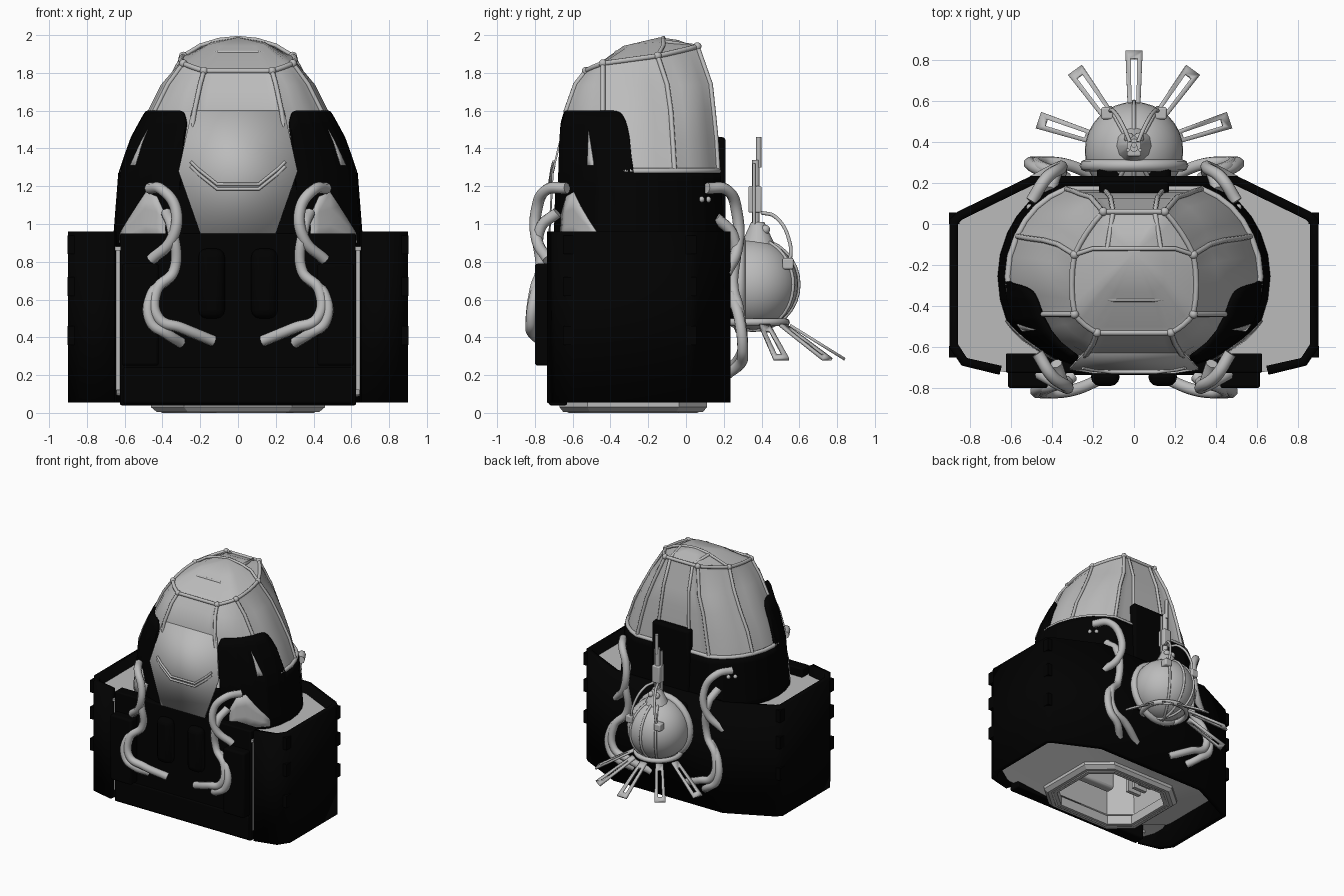
import bpy, bmesh, math
from mathutils import Vector, Matrix

cube = bpy.data.objects.get("Cube")
if cube:
    bpy.data.objects.remove(cube, do_unlink=True)


def material(name, v):
    m = bpy.data.materials.new(name)
    m.use_nodes = True
    m.diffuse_color = (v, v, v, 1)
    bsdf = m.node_tree.nodes["Principled BSDF"]
    bsdf.inputs["Base Color"].default_value = (v, v, v, 1)
    return m


GREY = material("light grey", 0.5)
BLACK = material("black", 0.0003)


# ---------- helpers ----------
def finish(name, bm, mat, mirror=False, thick=0, bevel=0):
    bmesh.ops.recalc_face_normals(bm, faces=bm.faces)
    me = bpy.data.meshes.new(name)
    bm.to_mesh(me)
    bm.free()
    me.materials.append(mat)
    ob = bpy.data.objects.new(name, me)
    bpy.context.collection.objects.link(ob)
    if mirror:
        ob.modifiers.new("mirror", 'MIRROR').use_mirror_merge = True
    if thick:
        s = ob.modifiers.new("thickness", 'SOLIDIFY')
        s.thickness, s.offset = thick, -1
    if bevel:
        b = ob.modifiers.new("bevel", 'BEVEL')
        b.width, b.segments = bevel, 3


def grid(name, rows, mat, closed=False, caps=(), **kw):
    """Surface through rows of points, optionally closed around and capped."""
    bm = bmesh.new()
    vs = [[bm.verts.new(p) for p in r] for r in rows]
    n = len(rows[0])
    for a, b in zip(vs, vs[1:]):
        for i in range(n if closed else n - 1):
            j = (i + 1) % n
            bm.faces.new((a[i], a[j], b[j], b[i]))
    for c in caps:
        bm.faces.new(vs[c])
    finish(name, bm, mat, **kw)


def box(name, lo, hi, mat, bevel=0, mirror=False):
    bm = bmesh.new()
    bmesh.ops.create_cube(bm, size=1)
    lo, hi = Vector(lo), Vector(hi)
    for v in bm.verts:
        v.co = (lo + hi) / 2 + v.co * (hi - lo)
    finish(name, bm, mat, mirror=mirror, bevel=bevel)


def tube(name, pts, r, smooth=False, closed=False):
    cu = bpy.data.curves.new(name, 'CURVE')
    cu.dimensions = '3D'
    cu.bevel_depth, cu.bevel_resolution, cu.use_fill_caps = r, 2, True
    sp = cu.splines.new('BEZIER' if smooth else 'POLY')
    if smooth:
        sp.bezier_points.add(len(pts) - 1)
        for b, p in zip(sp.bezier_points, pts):
            b.co = p
            b.handle_left_type = b.handle_right_type = 'AUTO'
    else:
        sp.points.add(len(pts) - 1)
        for b, p in zip(sp.points, pts):
            b.co = (*p, 1)
    sp.use_cyclic_u = closed
    cu.materials.append(GREY)
    bpy.context.collection.objects.link(bpy.data.objects.new(name, cu))


def ball(name, c, r, seg=12):
    bm = bmesh.new()
    bmesh.ops.create_uvsphere(bm, u_segments=seg, v_segments=seg // 2 + 2, radius=r,
                              matrix=Matrix.Translation(c))
    finish(name, bm, GREY)


def hoop(name, c, r, minor, axis):
    u = Vector(axis).orthogonal().normalized()
    w = Vector(axis).normalized().cross(u)
    pts = [Vector(c) + (u * math.cos(a) + w * math.sin(a)) * r
           for a in (i * math.tau / 32 for i in range(32))]
    tube(name, pts, minor, closed=True)


def flip(pts):
    return [(-p[0], *p[1:]) for p in pts]


def both(fn, name, pts, *args, **kw):
    fn("left_" + name, pts, *args, **kw)
    fn("right_" + name, flip(pts), *args, **kw)


def balls(name, pts, r):
    for p in pts:
        ball(name, p, r)


# ---------- upper hull: sections with eight softly bulged sides ----------
# height, front half width, front y, side x, side front y, side rear y, back half width, back y
SECTIONS = [(0.88, .25, -.66, .60, -.46, -.05, .35, .19),
            (1.28, .27, -.65, .57, -.45, -.06, .33, .17),
            (1.45, .25, -.645, .515, -.445, -.07, .295, .16),
            (1.60, .23, -.635, .44, -.44, -.08, .26, .145),
            (1.74, .20, -.585, .37, -.44, -.10, .21, .13),
            (1.86, .18, -.53, .29, -.44, -.15, .15, .06)]
TILT = (-.05, -.05, -.01, .03, .08, .08)
BULGE = (0, .03, .045, .035, 0)
N = 4


def outline(s, tilt=0):
    """Points from the front centre round to the back centre, N per side."""
    z, xf, yf, xs, ya, yb, xb, y2 = s
    c = [Vector((x, y, z + t * tilt)) for (x, y), t in
         zip(((0, yf), (xf, yf), (xs, ya), (xs, yb), (xb, y2), (0, y2)), TILT)]
    pts = []
    for a, b, bulge in zip(c, c[1:], BULGE):
        d = (b - a).normalized()
        for f in (i / N for i in range(N)):
            k = 4 * f * (1 - f) * bulge * (.3 if tilt else 1)
            pts.append(a.lerp(b, f) + Vector((d.y, -d.x, 0)) * k)
    return pts + [c[-1]]


def full(h):
    return h + [Vector((-p.x, p.y, p.z)) for p in reversed(h[1:-1])]


roof = outline(SECTIONS[-1], 1)
rings = [outline(s) for s in SECTIONS[1:-1]] + [roof]
APEX = Vector((0, -.14, 1.995))
crown = [Vector((*p.lerp(APEX, .5).xy, p.z + (APEX.z - p.z) * .75)) for p in roof]

# glazed canopy with recessed panels
bm = bmesh.new()
vs = [[bm.verts.new(p) for p in full(r)] for r in rings + [crown]]
apex = bm.verts.new(APEX)
panels = {}
for i in range(10 * N):
    j = (i + 1) % (10 * N)
    side = {9: 0, 5: 4}.get(i // N, i // N)
    panels.setdefault(side, []).extend(
        bm.faces.new((a[i], a[j], b[j], b[i])) for a, b in zip(vs[:-2], vs[1:-1]))
    panels.setdefault("roof", []).extend((bm.faces.new((vs[-2][i], vs[-2][j], vs[-1][j], vs[-1][i])),
                                          bm.faces.new((vs[-1][i], vs[-1][j], apex))))
bmesh.ops.recalc_face_normals(bm, faces=bm.faces)
for faces in panels.values():
    bmesh.ops.inset_region(bm, faces=faces, thickness=.03, depth=-.007, use_even_offset=True)
finish("canopy", bm, GREY)

# canopy frame
for i in range(N, 5 * N, N):
    both(tube, "canopy_rib", [r[i] for r in rings], .013)
    both(balls, "canopy_joint", [roof[i]], .022)
tube("roof_frame", full(roof), .014, closed=True)
tube("canopy_base_frame", full(rings[0]), .016, closed=True)
both(tube, "rear_rib", [Vector((.15 - k * .012, r[-1].y, r[-1].z)) for k, r in enumerate(rings)]
     + [(.13, -.12, 1.965)], .012)
bar = [roof[3 * N], (.2, -.12, 1.945), (.1, -.12, 1.975), (0, -.12, 1.985)]
tube("crown_bar", bar + flip(bar[:-1])[::-1], .011)
seam = [(.2, -.36, 1.89), (.1, -.37, 1.91)]
tube("roof_seam", seam + flip(seam)[::-1], .009)


# black armour shell wrapped over the hull
def hull(t, z, kx=1.03, ky=1.1):
    for a, b in zip(SECTIONS, SECTIONS[1:]):
        if z <= b[0]:
            break
    f = (z - a[0]) / (b[0] - a[0])
    pts = [p.lerp(q, f) for p, q in zip(outline(a), outline(b))]
    u = (t + 1) * N
    i = min(int(u), 5 * N - 1)
    p = pts[i].lerp(pts[i + 1], u - i)
    return Vector((p.x * kx, -.25 + (p.y + .25) * (ky if p.y < -.25 else 1.03), z))


def shell_top(t):
    if t < .1:
        return 1.2
    if t < .25:
        return 1.6 - .07 * (1 - (t - .1) / .15) ** 2
    if t > 1.43:
        return 1.27
    return 1.27 + .33 * math.sqrt(1 - max(0, (t - 1.13) / .3) ** 4)


def patch(name, ts, bottom, top, mat, n=9, thick=.02, **kw):
    rows = [[hull(t, bottom(t) + (top(t) - bottom(t)) * k / n, **kw) for t in ts] for k in range(n + 1)]
    grid(name, rows, mat, mirror=True, thick=thick)


patch("armour_shell", [-1, 0, .099] + [i / 40 for i in range(4, 161)], lambda t: .88, shell_top, BLACK)
patch("shoulder_gap", [.3, .42, .6, .75, .9, 1.03], lambda t: .9,
      lambda t: 1.17 - max(0, .45 - t) * .8 - max(0, t - .6) * .5, GREY, n=3, thick=.005, kx=1.045, ky=1.13)
patch("shoulder_sliver", [.84, .88, .95], lambda t: 1.31, lambda t: 1.5 - (t - .84) * 1.6,
      GREY, n=3, thick=.005, kx=1.045, ky=1.13)
grid("front_plate", [[(-w, y, z), (w, y, z)] for w, y, z in
                     ((.245, -.632, 1.6), (.315, -.71, 1.28), (.2, -.728, .95))], GREY, thick=.01)
for k, dz in enumerate((0, -.025)):
    rail = [(.25, -.7, 1.33 + dz), (.21, -.71, 1.29 + dz), (.11, -.722, 1.21 + dz)]
    tube("front_rail_%d" % k, rail + flip(rail)[::-1], .009)
box("rear_spine", (-.17, .14, .9), (.17, .21, 1.46), BLACK, bevel=.02)
both(balls, "rear_vent", [hull(2.45, 1.13), hull(2.6, 1.13)], .016)

# ---------- lower body ----------
wall = [(.655, -.735), (.84, -.69), (.9, -.6), (.9, .02), (.86, .06), (.5, .235), (0, .235)]
grid("side_walls", [[(x, y, z) for x, y in wall] for z in (.055, .96)], BLACK, mirror=True, thick=.045)
inner = [(x * .97, -.25 + (y + .25) * .97) for x, y in wall]
loop = [(x, y, .88) for x, y in inner] + [(-x, y, .88) for x, y in reversed(inner[:-1])]
grid("interior_deck", [loop, [(x, y, .86) for x, y, z in loop]], GREY, closed=True, caps=(0, 1))
box("front_wall", (-.625, -.725, .04), (.625, -.63, .95), BLACK, bevel=.01)
box("front_sill", (-.61, -.735, .05), (.61, -.7, .24), BLACK, bevel=.01)
box("cheek_block", (.42, -.8, .25), (.615, -.7, .79), BLACK, bevel=.015, mirror=True)
box("front_pad", (.07, -.79, .5), (.21, -.7, .87), BLACK, bevel=.05, mirror=True)
box("side_slit", (.62, -.7, .12), (.665, -.66, .88), GREY, mirror=True)
for k, z in enumerate((.36, .62, .84)):
    for y in (-.65, .0):
        box("wall_latch_%d" % k, (.85, y, z), (.902, y + .055, z + .1), BLACK, mirror=True)


# underside skirt, hatch frame and cabin recess
def octagon(rx, ry, z, c=.38):
    q = [(rx, ry * (1 - c)), (rx * (1 - c), ry)]
    q += [(-x, y) for x, y in reversed(q)]
    q += [(-x, -y) for x, y in q]
    return [(x, y - .28, z) for x, y in q]


rim = [(.87, .02, .25), (.5, .2, .1), (-.5, .2, .1), (-.87, .02, .25),
       (-.87, -.62, .25), (-.7, -.69, .1), (.7, -.69, .1), (.87, -.62, .25)]
grid("underside_skirt", [rim, octagon(.46, .39, .055), octagon(.46, .39, .03),
                         octagon(.43, .37, .005), octagon(.37, .31, .005), octagon(.37, .31, .08),
                         octagon(.42, .35, .12), octagon(.38, .32, .75)], GREY, closed=True, caps=(-1,))
tube("hatch_seal", octagon(.4, .34, .011), .011, closed=True)
box("cabin_console", (-.2, -.55, .25), (.2, -.47, .75), GREY, bevel=.02)
box("cabin_seat", (-.12, -.25, .4), (.12, -.05, .75), GREY, bevel=.03)
for k in range(4):
    box("cabin_rack_%d" % k, (.24, -.38 + k * .07, .2), (.36, -.35 + k * .07, .6), GREY, mirror=True)

# ---------- hoses ----------
hoses = {"upper_hose": [(.47, -.63, 1.19), (.4, -.74, 1.18), (.33, -.79, 1.08), (.35, -.79, .92), (.46, -.73, .81)],
         "long_hose": [(.38, -.68, 1.06), (.35, -.77, .98), (.34, -.77, .75), (.43, -.8, .65),
                       (.42, -.82, .5), (.3, -.81, .45), (.13, -.74, .38)],
         "short_hose": [(.36, -.76, .72), (.46, -.8, .62), (.46, -.82, .48), (.38, -.81, .42), (.3, -.74, .37)]}
for name, pts in hoses.items():
    both(tube, "front_" + name, pts, .03, smooth=True)
    rear = [(x + .03, -.52 - y, 1.19 - (1.19 - z) * 1.2) for x, y, z in pts]
    both(tube, "rear_" + name, rear, .03, smooth=True)

# ---------- rear pod ----------
C = Vector((0, .355, .68))
ball("pod_sphere", C, .24, seg=32)
box("pod_mount", (-.18, .2, .5), (.18, .3, .88), BLACK, bevel=.03)
hoop("pod_collar", (0, .285, .68), .235, .03, (0, 1, 0))
hoop("pod_belt", (0, .36, .48), .17, .02, (0, 0, 1))
for k, x in enumerate((-.55, 0, .55)):
    hoop("pod_strap_%d" % k, C, .242, .01, (1, x, 0))
bm = bmesh.new()
bmesh.ops.create_cone(bm, cap_ends=True, segments=12, radius1=.1, radius2=.035, depth=.14,
                      matrix=Matrix.Translation((0, .38, .94)))
finish("pod_neck", bm, GREY)

# antenna mast and its cables
tube("antenna_mast", [(0, .37, .9), (0, .37, 1.34)], .02)
tube("antenna_tip", [(0, .385, 1.3), (0, .385, 1.46)], .014)
box("antenna_box", (-.035, .33, 1.06), (.035, .4, 1.2), GREY, bevel=.008)
both(tube, "antenna_rod", [(.03, .36, 1.0), (.03, .36, 1.32)], .009)
both(tube, "pod_cable", [(.02, .4, 1.06), (.05, .47, 1.04), (.1, .55, .9), (.12, .55, .78)], .01, smooth=True)
for s in (-1, 1):
    box("pod_clamp", (s * .13 - .03, .51, .76), (s * .13 + .03, .57, .82), GREY, bevel=.01)
both(balls, "pod_lens", [(.025, .42, .97)], .025)

# splayed slotted blades
for k, deg in enumerate((18, 54, 90, 126, 162)):
    a = math.radians(deg)
    d, s = Vector((math.cos(a), math.sin(a), 0)), Vector((-math.sin(a), math.cos(a), 0))

    def at(r, w):
        return Vector((0, .355, .47 - (r - .2) * .62)) + d * r + s * w
    outer = [at(.2, -.03), at(.49, -.042), at(.49, .042), at(.2, .03)]
    hole = [at(.25, -.012), at(.455, -.016), at(.455, .016), at(.25, .012)]
    grid("blade_%d" % k, [outer, hole], GREY, closed=True, thick=.015)

# ---------- shading ----------
bpy.ops.object.select_all(action='DESELECT')
for ob in bpy.context.scene.objects:
    if ob.type == 'MESH':
        ob.select_set(True)
        bpy.context.view_layer.objects.active = ob
bpy.ops.object.shade_smooth_by_angle(angle=math.radians(30))
